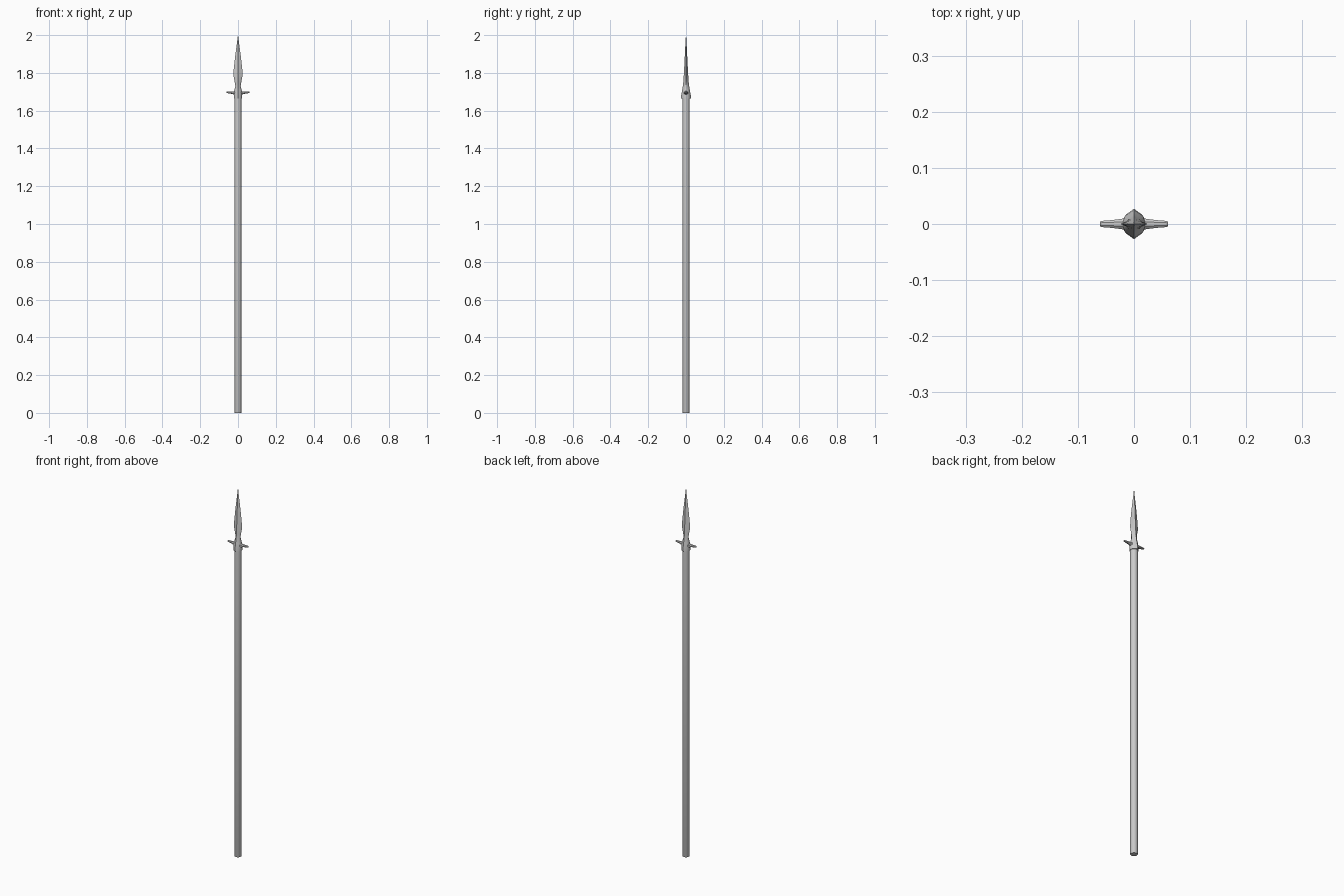
import bpy, bmesh, math

if "Cube" in bpy.data.objects:
    bpy.data.objects.remove(bpy.data.objects["Cube"])


def loft(name, rings):
    """Skin a list of equal-length point rings and cap both ends."""
    bm = bmesh.new()
    rows = [[bm.verts.new(p) for p in ring] for ring in rings]
    n = len(rows[0])
    for a, b in zip(rows, rows[1:]):
        for i in range(n):
            j = (i + 1) % n
            bm.faces.new((a[i], a[j], b[j], b[i]))
    bm.faces.new(rows[0][::-1])
    bm.faces.new(rows[-1])
    bmesh.ops.recalc_face_normals(bm, faces=bm.faces)
    mesh = bpy.data.meshes.new(name)
    bm.to_mesh(mesh)
    bm.free()
    ob = bpy.data.objects.new(name, mesh)
    bpy.context.collection.objects.link(ob)
    bpy.ops.object.select_all(action='DESELECT')
    ob.select_set(True)
    bpy.context.view_layer.objects.active = ob
    bpy.ops.object.shade_smooth_by_angle(angle=math.radians(30))
    return ob


def head_ring(z, rx, ry, ridge, roundness, n=16):
    """Section between a diamond and an ellipse, with a raised rib on +y and -y."""
    ring = []
    for i in range(n):
        a = 2 * math.pi * i / n
        c, s = math.cos(a), math.sin(a)
        k = roundness + (1 - roundness) / (abs(c) + abs(s))
        y = s * k * ry
        if i in (n // 4, 3 * n // 4):
            y = math.copysign(ridge, s)
        ring.append((c * k * rx, y, z))
    return ring


def lug_ring(x, hy, hz, z, n=8):
    return [(x, hy * math.cos(2 * math.pi * i / n + math.pi / 8),
             z + hz * math.sin(2 * math.pi * i / n + math.pi / 8)) for i in range(n)]


# Wooden shaft
loft("shaft", [[(r * math.cos(math.pi * i / 8), r * math.sin(math.pi * i / 8), z)
                for i in range(16)]
               for z, r in ((0, 0.017), (0.003, 0.0185), (1.69, 0.0185))])

# Spear head: flared socket, narrow neck, leaf blade (z, half x, half y, rib, roundness)
profile = [
    (1.665, 0.021, 0.023, 0.027, 1.0),
    (1.685, 0.022, 0.021, 0.025, 1.0),
    (1.705, 0.020, 0.018, 0.021, 1.0),
    (1.730, 0.014, 0.014, 0.017, 0.8),
    (1.755, 0.018, 0.012, 0.014, 0.3),
    (1.785, 0.024, 0.010, 0.012, 0.0),
    (1.820, 0.0225, 0.0085, 0.010, 0.0),
    (1.880, 0.016, 0.006, 0.007, 0.0),
    (1.940, 0.008, 0.0035, 0.004, 0.0),
    (1.980, 0.003, 0.0015, 0.0018, 0.0),
    (2.000, 0.0005, 0.0004, 0.0004, 0.0),
]
loft("spear_head", [head_ring(*p) for p in profile])

# Side lugs (x, half depth, half height, centre z)
lug = [(0.012, 0.013, 0.014, 1.692), (0.022, 0.010, 0.009, 1.694),
       (0.040, 0.0075, 0.006, 1.696), (0.058, 0.006, 0.0045, 1.697),
       (0.061, 0.004, 0.003, 1.697)]
for label, side in (("right", 1), ("left", -1)):
    loft(label + "_lug", [lug_ring(side * x, hy, hz, z) for x, hy, hz, z in lug])
